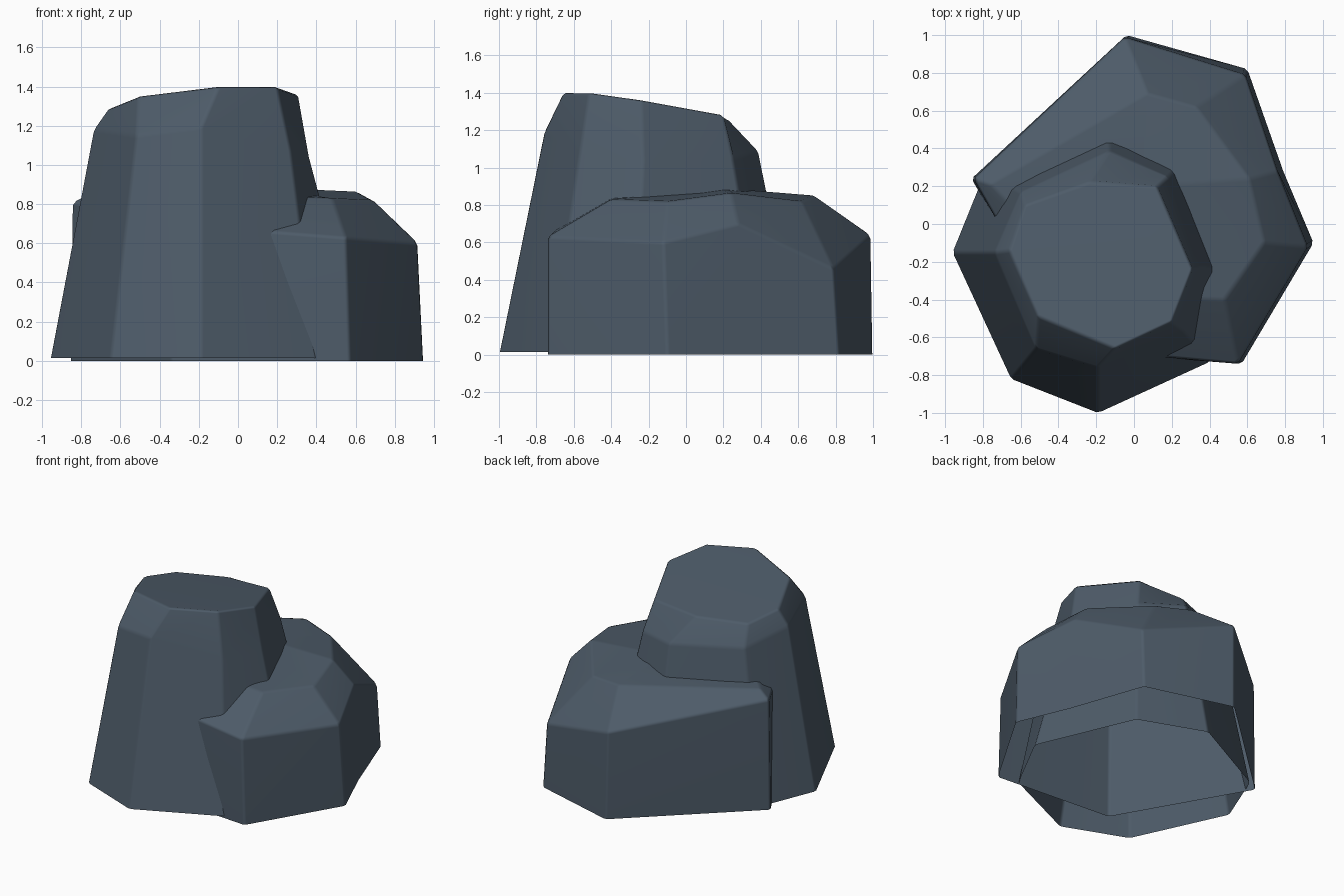
import bpy, bmesh, math

if "Cube" in bpy.data.objects:
    bpy.data.objects.remove(bpy.data.objects["Cube"])

slate = bpy.data.materials.new("slate")
slate.diffuse_color = (0.075, 0.105, 0.14, 1)
slate.use_nodes = True
slate.node_tree.nodes["Principled BSDF"].inputs["Base Color"].default_value = slate.diffuse_color


def rock(name, base_z, base, shoulder, crown, peak=None):
    """Open-bottomed boulder: three rings bridged by quads, then capped."""
    bm = bmesh.new()
    rings = [[bm.verts.new((x, y, base_z)) for x, y in base],
             [bm.verts.new(p) for p in shoulder],
             [bm.verts.new(p) for p in crown]]
    n = len(base)
    for low, high in zip(rings, rings[1:]):
        for i in range(n):
            j = (i + 1) % n
            bm.faces.new((low[i], low[j], high[j], high[i]))
    if peak:
        tip = bm.verts.new(peak)
        for i in range(n):
            bm.faces.new((rings[2][i], rings[2][(i + 1) % n], tip))
    else:
        bm.faces.new(rings[2])
    for f in bm.faces:
        f.smooth = True
    mesh = bpy.data.meshes.new(name)
    bm.to_mesh(mesh)
    bm.free()
    mesh.materials.append(slate)
    obj = bpy.data.objects.new(name, mesh)
    bpy.context.collection.objects.link(obj)
    # Narrow worn edges with flat-looking faces
    bevel = obj.modifiers.new("worn_edges", 'BEVEL')
    bevel.width = 0.015
    bevel.segments = 1
    bevel.limit_method = 'ANGLE'
    bevel.angle_limit = math.radians(12)
    obj.modifiers.new("flat_shading", 'WEIGHTED_NORMAL')
    return obj


# Tall tapered boulder with a tilted flat top
rock("tall_boulder", 0.015,
     [(.40, -.73), (.64, -.27), (.34, .43), (-.14, .61),
      (-.79, .27), (-.96, -.15), (-.65, -.82), (-.19, -1.0)],
     [(.27, -.57, 1.07), (.365, -.23, 1.04), (.18, .25, 1.05), (-.13, .39, 1.09),
      (-.60, .17, 1.10), (-.74, -.15, 1.18), (-.52, -.66, 1.15), (-.19, -.76, 1.19)],
     [(.20, -.52, 1.40), (.31, -.24, 1.36), (.12, .20, 1.28), (-.24, .22, 1.26),
      (-.58, .10, 1.25), (-.66, -.14, 1.29), (-.51, -.49, 1.35), (-.10, -.66, 1.40)])

# Low, wide boulder behind and to the right
rock("low_boulder", 0.0,
     [(.57, -.74), (.95, -.10), (.79, .28), (.60, .82),
      (-.04, 1.0), (-.86, .24), (-.34, -.67)],
     [(.55, -.74, .63), (.92, -.12, .60), (.76, .28, .70), (.59, .79, .46),
      (-.05, .99, .64), (-.85, .24, .81), (-.34, -.66, .70)],
     [(.48, -.40, .83), (.69, -.10, .82), (.61, .24, .865), (.33, .62, .82),
      (.07, .69, .85), (-.76, .21, .86), (-.20, -.38, .86)],
     peak=(.05, .20, .89))
